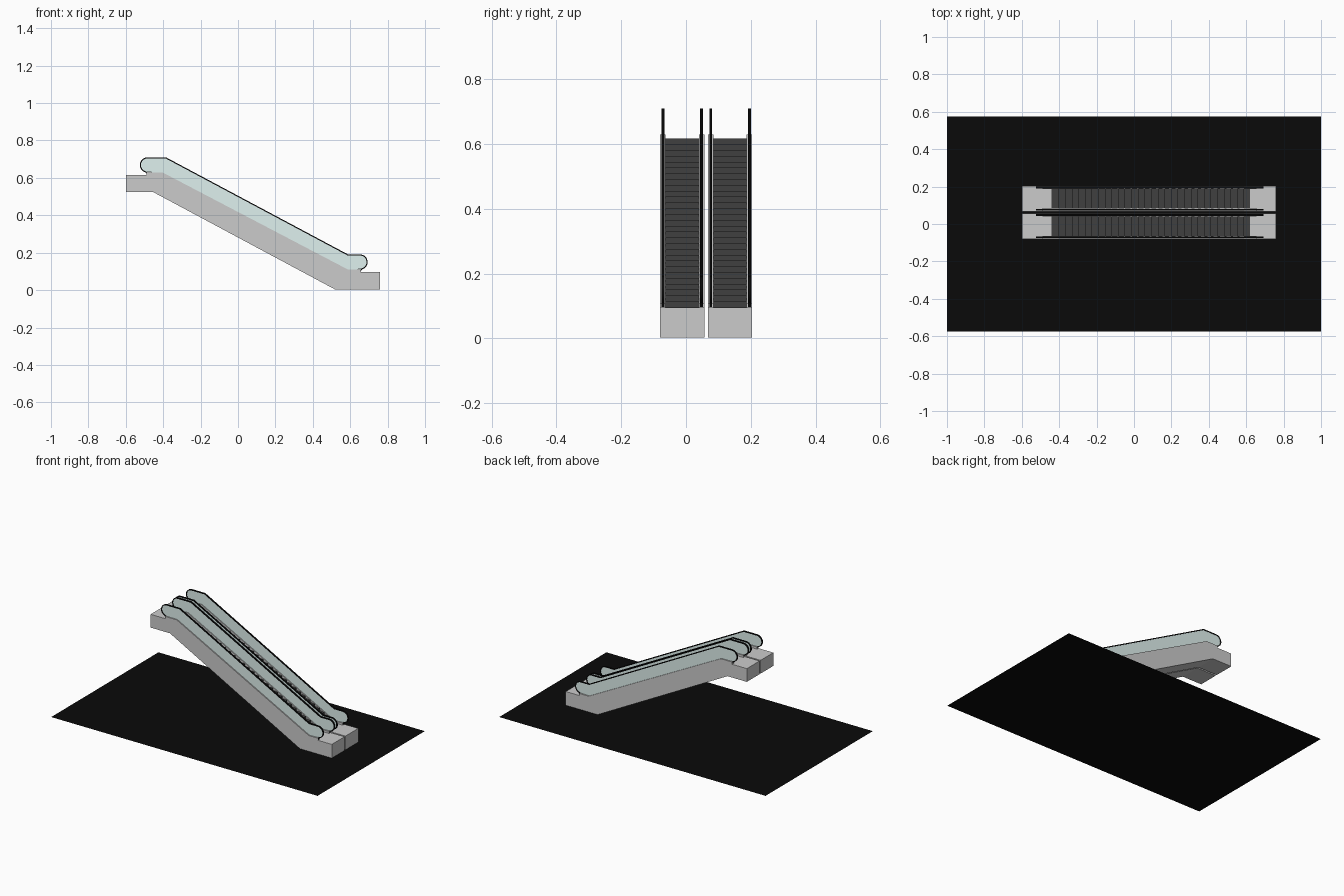
import bpy, bmesh, math
from mathutils import Vector

if "Cube" in bpy.data.objects:
    bpy.data.objects.remove(bpy.data.objects["Cube"])


def material(name, rgb):
    m = bpy.data.materials.new(name)
    m.diffuse_color = (*rgb, 1)
    m.use_nodes = True
    m.node_tree.nodes["Principled BSDF"].inputs["Base Color"].default_value = m.diffuse_color
    return m


BLACK = material("black", (0.003, 0.003, 0.003))
DARK = material("dark_step", (0.05, 0.05, 0.05))
GLASS = material("pale_glass", (0.74, 0.88, 0.86))


def extrude_profile(name, pts, y0, y1, mat=None, smooth=False):
    """Extrude an (x, z) outline from y0 to y1."""
    bm = bmesh.new()
    face = bm.faces.new([bm.verts.new((x, y0, z)) for x, z in pts])
    new = bmesh.ops.extrude_face_region(bm, geom=[face])["geom"]
    bmesh.ops.translate(bm, vec=(0, y1 - y0, 0),
                        verts=[v for v in new if isinstance(v, bmesh.types.BMVert)])
    bmesh.ops.recalc_face_normals(bm, faces=bm.faces)
    me = bpy.data.meshes.new(name)
    bm.to_mesh(me)
    bm.free()
    ob = bpy.data.objects.new(name, me)
    bpy.context.collection.objects.link(ob)
    if mat:
        me.materials.append(mat)
    if smooth:
        bpy.ops.object.select_all(action='DESELECT')
        ob.select_set(True)
        bpy.context.view_layer.objects.active = ob
        bpy.ops.object.shade_smooth_by_angle()
    return ob


def arc(cx, cz, r, a0, a1, n=12):
    return [(cx + r * math.cos(math.radians(a0 + (a1 - a0) * i / n)),
             cz + r * math.sin(math.radians(a0 + (a1 - a0) * i / n))) for i in range(n + 1)]


def inset_path(pts, d):
    """Offset an open path to the right of its direction, with mitred corners."""
    out = []
    for i, p in enumerate(pts):
        a = Vector(pts[max(i - 1, 0)])
        b = Vector(p)
        c = Vector(pts[min(i + 1, len(pts) - 1)])
        d1 = (b - a).normalized() if i else (c - b).normalized()
        d2 = (c - b).normalized() if i < len(pts) - 1 else d1
        n1, n2 = Vector((d1.y, -d1.x)), Vector((d2.y, -d2.x))
        m = (n1 + n2).normalized()
        out.append(tuple(b + m * (d / m.dot(n1))))
    return out


# Ground sheet
bpy.ops.mesh.primitive_plane_add(size=2)
ground = bpy.context.object
ground.name = "ground"
ground.scale = (1, 0.575, 1)
ground.data.materials.append(BLACK)

# Side profiles, shared by both escalators (raised a hair above the ground sheet)
under = [(0.76, 0.003), (0.52, 0.003), (-0.455, 0.525), (-0.6, 0.525)]
skirt_profile = under + [(-0.6, 0.615), (-0.49, 0.615), (-0.49, 0.63), (-0.405, 0.63),
                         (0.588, 0.11), (0.655, 0.11), (0.655, 0.096), (0.76, 0.096)]
body_profile = under + [(-0.6, 0.615), (-0.44, 0.615), (-0.44, 0.57), (-0.42, 0.57),
                        (0.56, 0.055), (0.62, 0.055), (0.62, 0.096), (0.76, 0.096)]

# Stepped run of treads and risers
N, X0, X1, Z0, Z1 = 29, -0.40, 0.589, 0.617, 0.097
run, rise = (X1 - X0) / (N - 1), (Z0 - Z1) / N
step_profile = [(-0.44, Z0)]
for i in range(N):
    x = X0 + i * run
    step_profile += [(x, Z0 - i * rise), (x, Z0 - (i + 1) * rise)]
step_profile += [(0.62, Z1), (0.62, 0.055), (0.56, 0.055), (-0.42, 0.57), (-0.44, 0.57)]

# Handrail path and the glass panel inside it
loop = (arc(-0.484, 0.669, 0.041, 270, 180) + arc(-0.484, 0.669, 0.041, 180, 90)[1:]
        + [(-0.385, 0.71), (0.588, 0.191)]
        + arc(0.652, 0.15, 0.041, 90, -90, 24))
rail_path = [(-0.484, 0.617)] + loop[2:-2] + [(0.655, 0.097)]
rail_profile = rail_path + inset_path(rail_path, 0.006)[::-1]
glass_profile = inset_path(loop, 0.003) + [(0.588, 0.109), (-0.405, 0.628)]

# Two identical escalators side by side
WIDTH, SKIRT = 0.137, 0.017
for side, y in (("front", -0.080), ("back", 0.0675)):
    extrude_profile(side + "_truss", body_profile, y + SKIRT, y + WIDTH - SKIRT)
    extrude_profile(side + "_steps", step_profile, y + SKIRT, y + WIDTH - SKIRT, DARK)
    for edge, ya, yc in (("near", y, y + 0.009),
                         ("far", y + WIDTH - SKIRT, y + WIDTH - 0.009)):
        tag = f"{side}_{edge}_"
        extrude_profile(tag + "skirt", skirt_profile, ya, ya + SKIRT)
        extrude_profile(tag + "glass", glass_profile, yc - 0.002, yc + 0.002, GLASS)
        extrude_profile(tag + "handrail", rail_profile, yc - 0.0045, yc + 0.0045, BLACK, True)
